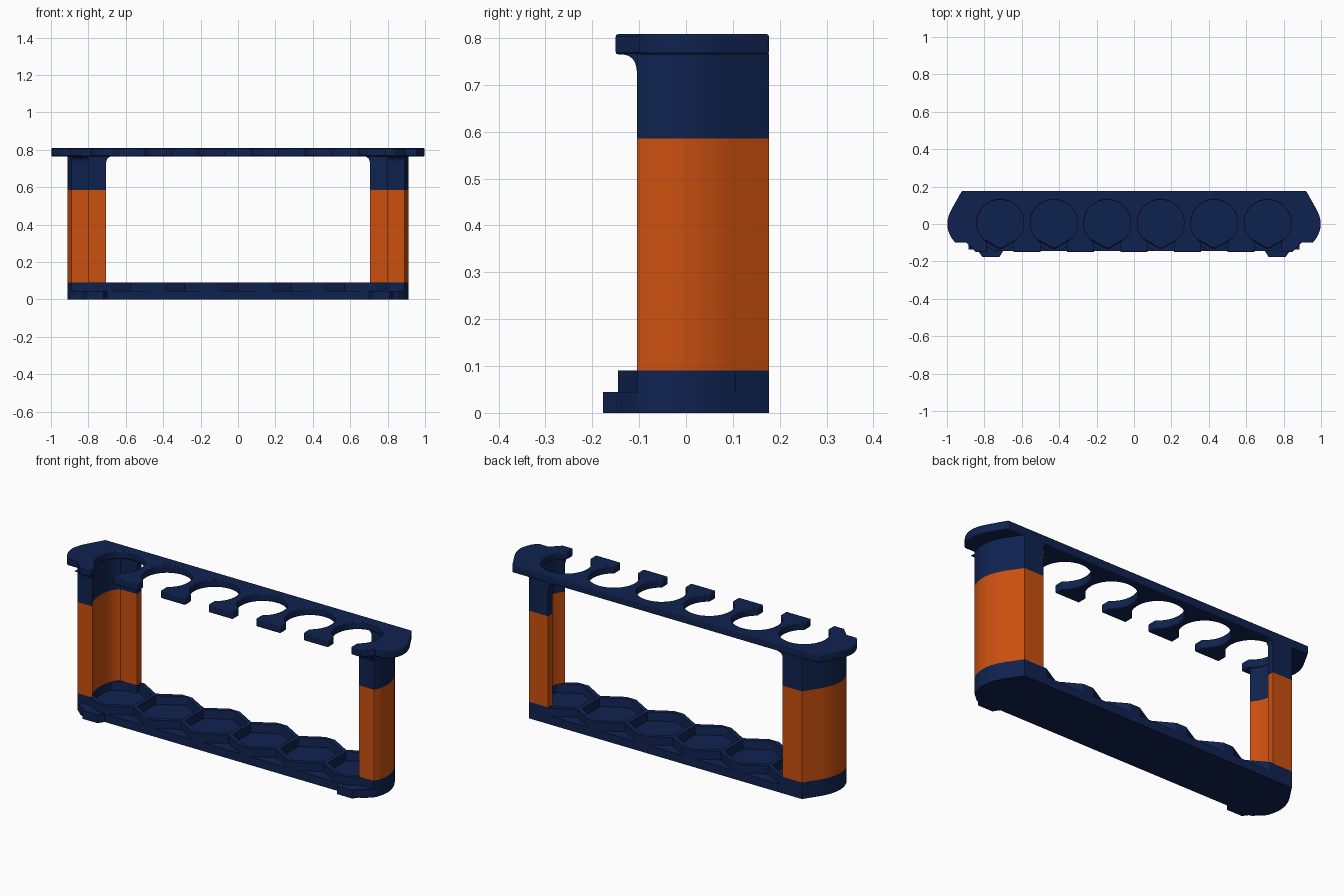
import bpy, bmesh, math

if "Cube" in bpy.data.objects:
    bpy.data.objects.remove(bpy.data.objects["Cube"])


def material(name, rgb):
    m = bpy.data.materials.new(name)
    m.diffuse_color = (*rgb, 1)
    m.use_nodes = True
    m.node_tree.nodes["Principled BSDF"].inputs["Base Color"].default_value = m.diffuse_color
    return m


NAVY = material("navy", (0.0048, 0.0160, 0.078))
ORANGE = material("orange", (0.60, 0.080, 0.005))
HOLES = [(i - 2.5) * 0.286 for i in range(6)]


def finish(bm, name, mat, smooth=True):
    bmesh.ops.recalc_face_normals(bm, faces=bm.faces)
    me = bpy.data.meshes.new(name)
    bm.to_mesh(me)
    bm.free()
    ob = bpy.data.objects.new(name, me)
    bpy.context.collection.objects.link(ob)
    me.materials.append(mat)
    if smooth:
        bpy.ops.object.select_all(action='DESELECT')
        ob.select_set(True)
        bpy.context.view_layer.objects.active = ob
        bpy.ops.object.shade_smooth_by_angle(angle=math.radians(30))
    return ob


def prism(name, pts, mat, lo, hi, place=lambda a, b, c: (a, b, c)):
    """Extrude a closed 2D outline from lo to hi."""
    bm = bmesh.new()
    low = [bm.verts.new(place(a, b, lo)) for a, b in pts]
    top = [bm.verts.new(place(a, b, hi)) for a, b in pts]
    bm.faces.new(low)
    bm.faces.new(top)
    for i in range(len(pts)):
        j = (i + 1) % len(pts)
        bm.faces.new((low[i], low[j], top[j], top[i]))
    return finish(bm, name, mat)


def curve(p0, p1, p2, n=10):
    """Quadratic curve through a control point."""
    return [tuple((1 - t) ** 2 * a + 2 * t * (1 - t) * b + t * t * c
                  for a, b, c in zip(p0, p1, p2))
            for t in (i / n for i in range(n + 1))]


def mirrored(half):
    """Right half outline, back to front, closed with its mirror image."""
    return half + [(-x, y) for x, y in reversed(half)]


# Top plate: rounded ends, six round holes open to the front
end = [(0.92, 0.177)] + curve((0.975, 0.08), (1.03, -0.02), (0.955, -0.10))
end += [(0.895, -0.10), (0.845, -0.15)]
front = []
for cx in reversed(HOLES):
    front.append((cx + 0.07, -0.15))
    for k in range(41):
        a = math.radians(-56 + 292 * k / 40)
        front.append((cx + 0.125 * math.cos(a), 0.005 + 0.125 * math.sin(a)))
    front.append((cx - 0.07, -0.15))
outline = end + front + [(-x, y) for x, y in reversed(end)]
plate = prism("top_plate", outline, NAVY, 0.765, 0.808)
bev = plate.modifiers.new("soft_edges", 'BEVEL')
bev.width, bev.segments, bev.limit_method = 0.005, 2, 'ANGLE'
bev.angle_limit = math.radians(50)

# Base slab with a small foot at each front corner
side = [(0.82, 0.177)] + curve((0.875, 0.095), (0.94, -0.01), (0.89, -0.105))
foot = [(0.845, -0.145), (0.83, -0.15), (0.81, -0.177), (0.72, -0.177), (0.70, -0.145)]
prism("base_slab", mirrored(side + foot), NAVY, 0, 0.045)


# Hexagonal pocket walls on the base, tips cut flat at front and back
def cut_hex(cx, r, tip):
    h, w = r * math.sqrt(3) / 2, (r - tip) * math.sqrt(3)
    q = [(h, -r / 2), (h, r / 2), (w, tip), (-w, tip),
         (-h, r / 2), (-h, -r / 2), (-w, -tip), (w, -tip)]
    return [(cx + x, 0.016 + y) for x, y in q]


for cx in HOLES:
    bm = bmesh.new()
    rings = []
    for r, tip, z in ((0.178, 0.161, 0.04), (0.178, 0.161, 0.09),
                      (0.152, 0.147, 0.09), (0.146, 0.141, 0.04)):
        rings.append([bm.verts.new((x, y, z)) for x, y in cut_hex(cx, r, tip)])
    for k in range(4):
        a, b = rings[k], rings[(k + 1) % 4]
        for i in range(8):
            j = (i + 1) % 8
            bm.faces.new((a[i], a[j], b[j], b[i]))
    finish(bm, "pocket_wall", NAVY, smooth=False)

# Curved end columns in stacked colour bands, with fillets under the top plate
inner = [(0.80, -0.105)] + curve((0.825, -0.07), (0.855, 0.0), (0.842, 0.065), 8)
inner += curve((0.842, 0.065), (0.835, 0.115), (0.80, 0.136), 5)[1:] + [(0.705, 0.14)]
profile = [(0.705, 0.177)] + side + inner
for s, tag in ((-1, "left"), (1, "right")):
    shape = [(s * x, y) for x, y in profile]
    prism(tag + "_column_foot", shape, NAVY, 0.0, 0.09)
    prism(tag + "_column_middle", shape, ORANGE, 0.09, 0.585)
    prism(tag + "_column_top", shape, NAVY, 0.585, 0.767)

    fillet = [(0, 0)] + curve((0, -0.035), (0, 0), (0.03, 0), 6)[:-1] + [(0.03, 0)]
    fillet = [(0, 0.002), (-0.002, 0.002), (-0.002, -0.037)] + \
        curve((0, -0.035), (0.002, -0.002), (0.032, 0), 6) + [(0.032, 0.002)]
    prism(tag + "_front_fillet", fillet, NAVY, 0.80, 0.885,
          lambda a, b, c: (s * c, -0.105 - a, 0.765 + b))
    prism(tag + "_inner_fillet", fillet, NAVY, 0.141, 0.176,
          lambda a, b, c: (s * (0.705 - a), c, 0.765 + b))
